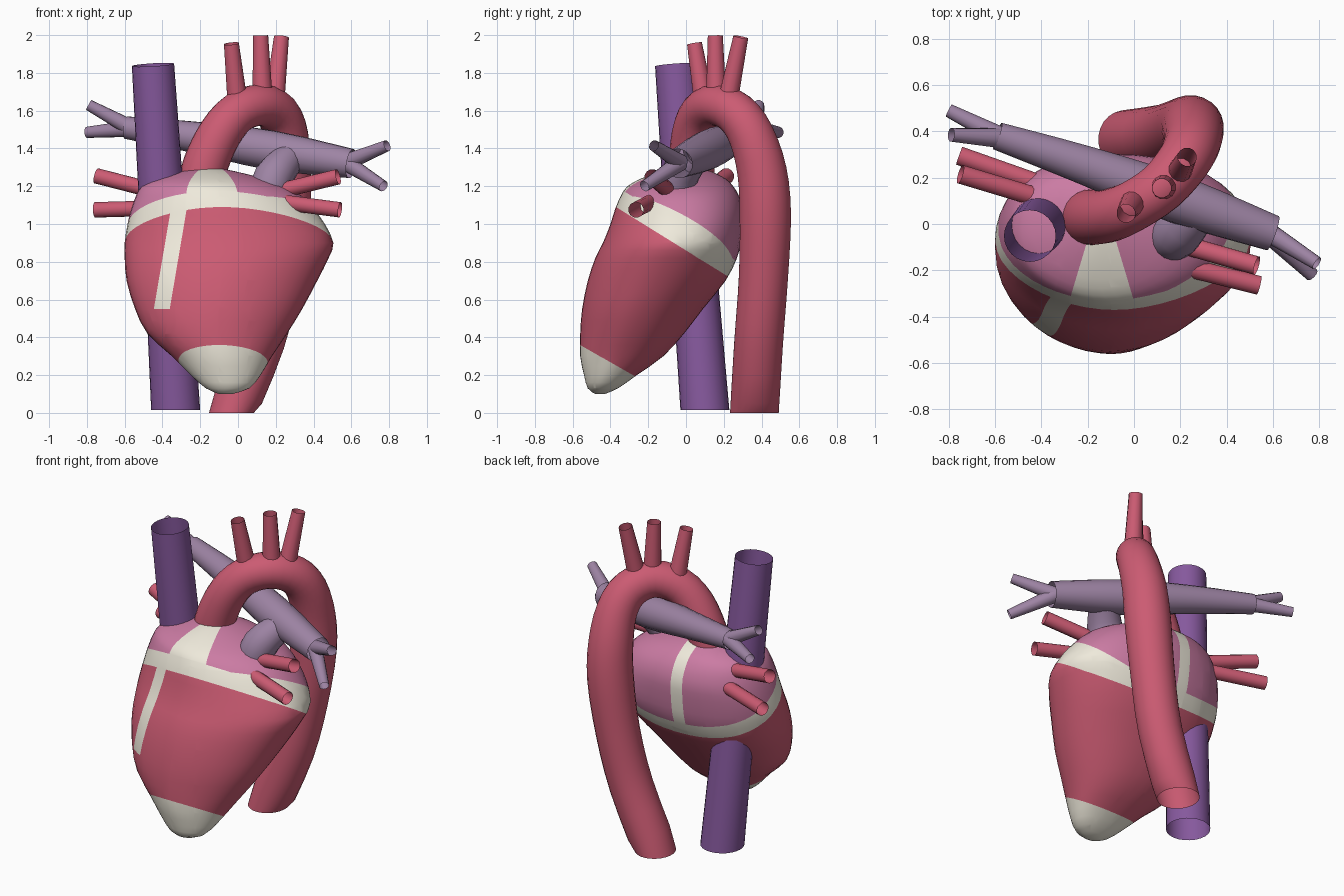
import bpy, bmesh, math
from mathutils import Vector

if "Cube" in bpy.data.objects:
    bpy.data.objects.remove(bpy.data.objects["Cube"])


def material(name, rgb):
    m = bpy.data.materials.new(name)
    m.diffuse_color = (*rgb, 1)
    m.use_nodes = True
    m.node_tree.nodes["Principled BSDF"].inputs["Base Color"].default_value = m.diffuse_color
    return m


RED = material("muscle_red", (0.60, 0.105, 0.17))
PINK = material("atrium_pink", (0.60, 0.20, 0.37))
FAT = material("fat_cream", (0.86, 0.82, 0.71))
PURPLE = material("vein_purple", (0.24, 0.10, 0.34))
MAUVE = material("artery_mauve", (0.34, 0.23, 0.37))


def spline(points, steps):
    """Catmull-Rom resampling of tuples of any length."""
    p = [points[0], *points, points[-1]]
    out = []
    for i in range(1, len(p) - 2):
        for k in range(steps):
            t = k / steps
            out.append(tuple(
                0.5 * (2 * b + (c - a) * t + (2 * a - 5 * b + 4 * c - d) * t * t
                       + (3 * b - a - 3 * c + d) * t ** 3)
                for a, b, c, d in zip(*p[i - 1:i + 3])))
    return out + [points[-1]]


def loft(name, rings, mats, cap=False, paint=None, cuts=()):
    """Skin a list of equal-sized point rings; cuts are (point, normal) colour borders."""
    bm = bmesh.new()
    loops = [[bm.verts.new(co) for co in ring] for ring in rings]
    n = len(loops[0])
    for a, b in zip(loops, loops[1:]):
        for i in range(n):
            j = (i + 1) % n
            bm.faces.new((a[i], a[j], b[j], b[i]))
    if cap:
        bm.faces.new(loops[0])
        bm.faces.new(loops[-1])
    bmesh.ops.recalc_face_normals(bm, faces=bm.faces)
    for co, no in cuts:
        bmesh.ops.bisect_plane(bm, geom=bm.verts[:] + bm.edges[:] + bm.faces[:],
                               dist=0.002, plane_co=co, plane_no=no)
    if paint:
        for f in bm.faces:
            f.material_index = paint(f.calc_center_median())
    me = bpy.data.meshes.new(name)
    bm.to_mesh(me)
    bm.free()
    for m in mats:
        me.materials.append(m)
    ob = bpy.data.objects.new(name, me)
    bpy.context.collection.objects.link(ob)
    bpy.context.view_layer.objects.active = ob
    ob.select_set(True)
    bpy.ops.object.shade_smooth_by_angle(angle=math.radians(40))
    ob.select_set(False)
    return ob


def tube(name, path, mat, steps=1, sides=18, flat_end=None):
    """Open tube along (x, y, z, radius) points."""
    pts = spline(path, steps) if steps > 1 else path
    c = [Vector(p[:3]) for p in pts]
    rings, side = [], None
    for i, p in enumerate(pts):
        d = (c[min(i + 1, len(c) - 1)] - c[max(i - 1, 0)]).normalized()
        if side is None:
            side = d.orthogonal()
        side = (side - d * side.dot(d)).normalized()
        up = d.cross(side)
        rings.append([c[i] + p[3] * (math.cos(a) * side + math.sin(a) * up)
                      for a in (2 * math.pi * k / sides for k in range(sides))])
    if flat_end is not None:
        for v in rings[-1]:
            v.z = flat_end
    return loft(name, rings, [mat])


# Heart body: slices of z, x min, x max, y min, y max
slices = [
    (0.10, -0.10, -0.03, -0.48, -0.43), (0.13, -0.17, 0.06, -0.52, -0.36),
    (0.20, -0.25, 0.12, -0.54, -0.26), (0.30, -0.35, 0.18, -0.56, -0.12),
    (0.42, -0.48, 0.26, -0.56, -0.01), (0.55, -0.545, 0.34, -0.55, 0.09),
    (0.70, -0.59, 0.42, -0.52, 0.21), (0.82, -0.60, 0.48, -0.48, 0.27),
    (0.90, -0.60, 0.505, -0.44, 0.29), (1.00, -0.585, 0.46, -0.40, 0.30),
    (1.08, -0.565, 0.40, -0.375, 0.30), (1.15, -0.54, 0.335, -0.345, 0.28),
    (1.20, -0.51, 0.25, -0.31, 0.25), (1.24, -0.44, 0.14, -0.24, 0.21),
    (1.28, -0.29, -0.02, -0.13, 0.13), (1.30, -0.19, -0.12, -0.04, 0.04)]


def oval(s, n=44):
    """Slice outline: tapered toward the front, fuller at the back."""
    z, x0, x1, y0, y1 = s
    ring = []
    for k in range(n):
        a = 2 * math.pi * k / n
        u, v = math.cos(a), math.sin(a)
        power = 0.92 + (0.13 if v < 0 else -0.06 if u < 0 else 0) * abs(v) ** 0.5
        ring.append(((x0 + x1) / 2 + (x1 - x0) / 2 * math.copysign(abs(u) ** power, u),
                     (y0 + y1) / 2 + (y1 - y0) / 2 * math.copysign(abs(v) ** power, v), z))
    return ring


def heart_paint(p):
    """0 muscle, 1 fat, 2 atria, measured along the tilted heart axis."""
    if p.z + 0.57 * p.y < 0.04:
        return 1
    s = p.z + 0.62 * p.y
    if s < 0.86:
        stripe = -0.31 - 0.17 * (1.1 - p.z)
        return int(p.y < 0 and p.z > 0.55 and abs(p.x - stripe) < 0.042)
    seam = 0.04 + max(0, -p.y) * 0.3
    if s < 0.97 + 0.25 * max(0, p.x - 0.15) or abs(p.x + 0.14) < seam:
        return 1
    return 2


borders = [((0, 0, 0.04), (0, 0.57, 1)), ((0, 0, 0.86), (0, 0.62, 1)),
           ((0, 0, 0.97), (0, 0.62, 1)), ((0.15, 0, 0.97), (-0.25, 0.62, 1)),
           ((-0.352, 0, 1.1), (1, 0, -0.17)), ((-0.268, 0, 1.1), (1, 0, -0.17)),
           ((-0.18, 0, 0), (1, 0, 0)), ((-0.10, 0, 0), (1, 0, 0)),
           ((-0.18, 0, 0), (1, -0.3, 0)), ((-0.10, 0, 0), (1, 0.3, 0))]
loft("heart_body", [oval(s) for s in spline(slices, 2)], [RED, FAT, PINK],
     cap=True, paint=heart_paint, cuts=borders)

# Great veins
tube("upper_vena_cava", [(-0.45, -0.052, 1.843, 0.112), (-0.405, 0.0, 1.12, 0.12)], PURPLE, sides=24)
tube("lower_vena_cava", [(-0.375, 0.04, 0.80, 0.12), (-0.33, 0.10, 0.02, 0.13)], PURPLE, sides=24,
     flat_end=0.015)

# Aorta with its arch and three branches
tube("aorta", [
    (-0.20, 0.03, 1.20, 0.12), (-0.17, 0.03, 1.32, 0.12), (-0.095, 0.04, 1.48, 0.115),
    (0.0, 0.08, 1.59, 0.11), (0.12, 0.16, 1.63, 0.11), (0.21, 0.265, 1.585, 0.115),
    (0.25, 0.345, 1.47, 0.122), (0.255, 0.402, 1.28, 0.132), (0.245, 0.42, 1.05, 0.137),
    (0.20, 0.41, 0.72, 0.131), (0.12, 0.385, 0.38, 0.13), (-0.035, 0.362, 0.0, 0.13)],
    RED, steps=3, sides=24, flat_end=0.0)
arch_branches = [((0.0, 0.10, 1.62), (-0.035, 0.045, 1.955)),
                 ((0.13, 0.16, 1.65), (0.12, 0.155, 1.998)),
                 ((0.19, 0.215, 1.62), (0.23, 0.29, 1.99))]
for i, (a, b) in enumerate(arch_branches):
    tube(f"arch_branch_{i + 1}", [(*a, 0.056), (*b, 0.041)], RED, sides=12)

# Pulmonary artery: trunk, cross pipe and forked ends
tube("pulmonary_trunk", [(0.15, -0.06, 1.12, 0.10), (0.19, -0.04, 1.25, 0.105),
                         (0.28, 0.05, 1.36, 0.08)], MAUVE, steps=3)
left, right = (-0.59, 0.38, 1.51), (0.60, -0.04, 1.32)
tube("pulmonary_cross_pipe", [(*left, 0.06), (-0.2, 0.25, 1.455, 0.085), (0.18, 0.11, 1.39, 0.105),
                              (*right, 0.078)], MAUVE, steps=3)
forks = [(left, (-0.79, 0.385, 1.63)), (left, (-0.80, 0.49, 1.485)),
         (right, (0.79, -0.17, 1.415)), (right, (0.77, -0.22, 1.20))]
for i, (a, b) in enumerate(forks):
    start = Vector(a).lerp(Vector((0, 0.17, 1.42)), 0.05)
    tube(f"pulmonary_fork_{i + 1}", [(*start, 0.045), (*b, 0.03)], MAUVE, sides=12)

# Pulmonary veins, two on each side
veins = [((-0.40, 0.11, 1.165), (-0.75, 0.215, 1.255)), ((-0.40, 0.17, 1.085), (-0.755, 0.295, 1.075)),
         ((0.18, -0.08, 1.165), (0.53, -0.18, 1.25)), ((0.20, -0.18, 1.12), (0.54, -0.265, 1.075))]
for i, (a, b) in enumerate(veins):
    tube(f"pulmonary_vein_{i + 1}", [(*a, 0.042), (*b, 0.042)], RED, sides=12)
